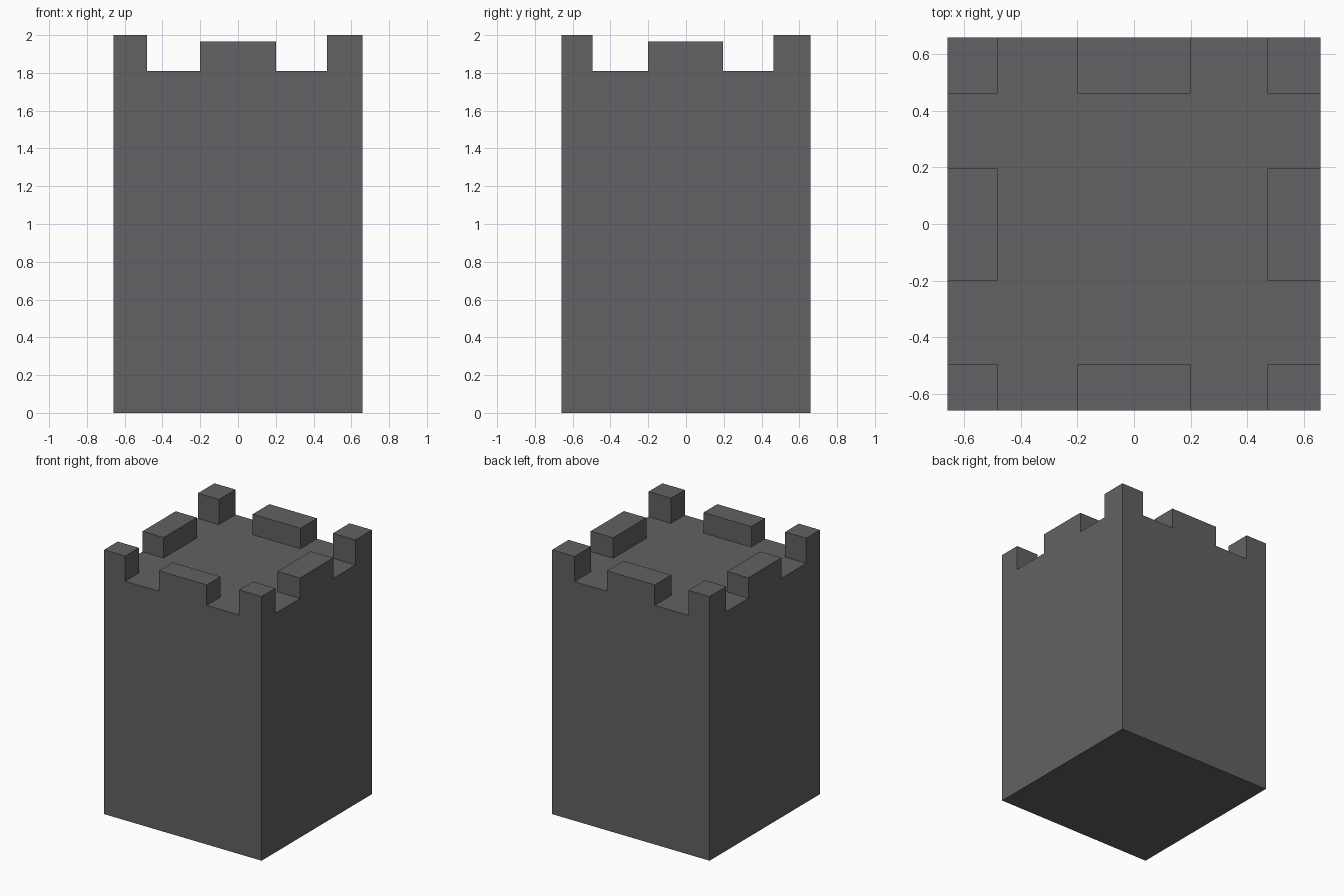
import bpy, bmesh

if "Cube" in bpy.data.objects:
    bpy.data.objects.remove(bpy.data.objects["Cube"])

# Grid lines of the plan; corner and middle cells rise as merlons
XS = [-0.66, -0.483, -0.20, 0.20, 0.472, 0.66]
YS = [-0.66, -0.495, -0.20, 0.197, 0.462, 0.66]
FLOOR, CORNER, MIDDLE = 1.81, 2.0, 1.965

stone = bpy.data.materials.new("dark grey stone")
stone.diffuse_color = (0.125, 0.12, 0.125, 1)
stone.use_nodes = True
stone.node_tree.nodes["Principled BSDF"].inputs["Base Color"].default_value = stone.diffuse_color

bm = bmesh.new()

# Roof grid
verts = [[bm.verts.new((x, y, FLOOR)) for y in YS] for x in XS]
cells = {}
for i in range(5):
    for j in range(5):
        cells[i, j] = bm.faces.new((verts[i][j], verts[i + 1][j],
                                    verts[i + 1][j + 1], verts[i][j + 1]))

# Tower walls and base
ring = ([verts[i][0] for i in range(5)] + [verts[5][j] for j in range(5)] +
        [verts[i][5] for i in range(5, 0, -1)] + [verts[0][j] for j in range(5, 0, -1)])
low = [bm.verts.new((v.co.x, v.co.y, 0)) for v in ring]
for k in range(len(ring)):
    n = (k + 1) % len(ring)
    bm.faces.new((low[k], low[n], ring[n], ring[k]))
bm.faces.new(low[::-1])

# Merlons: raise corners and the middle of each side
for (i, j), face in cells.items():
    if i % 2 == 0 and j % 2 == 0 and (i, j) != (2, 2):
        top = CORNER if 2 not in (i, j) else MIDDLE
        new = bmesh.ops.extrude_discrete_faces(bm, faces=[face])["faces"][0]
        for v in new.verts:
            v.co.z = top

bmesh.ops.remove_doubles(bm, verts=bm.verts, dist=1e-5)
# Merge coplanar faces into clean flat panels
bmesh.ops.dissolve_limit(bm, angle_limit=0.01, verts=bm.verts, edges=bm.edges)
bmesh.ops.recalc_face_normals(bm, faces=bm.faces)

mesh = bpy.data.meshes.new("castle_tower")
bm.to_mesh(mesh)
bm.free()
mesh.materials.append(stone)
tower = bpy.data.objects.new("castle_tower", mesh)
bpy.context.collection.objects.link(tower)
